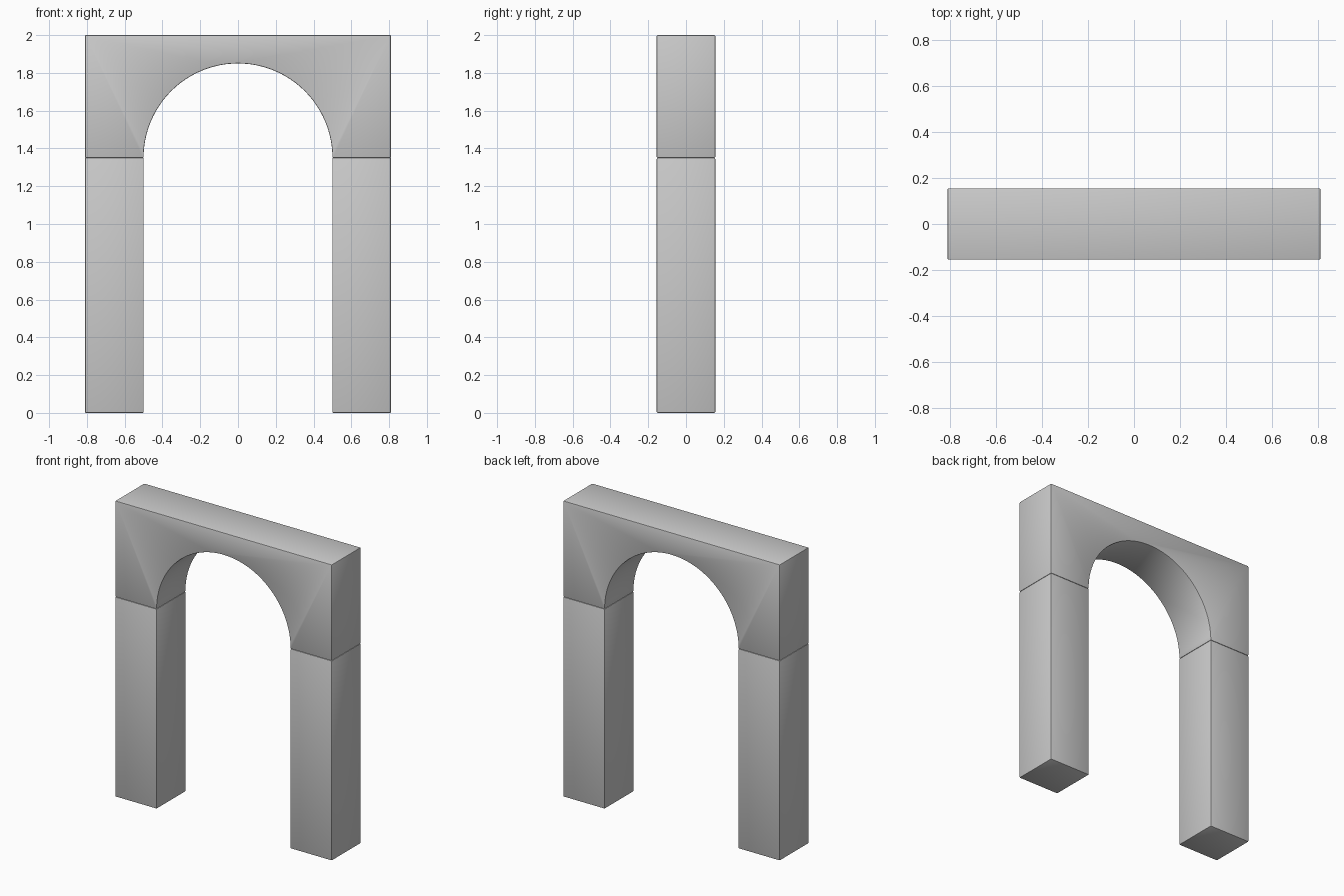
import bpy
from math import sin, cos, pi

if "Cube" in bpy.data.objects:
    bpy.data.objects.remove(bpy.data.objects["Cube"])

HALF_WIDTH, HALF_DEPTH = 0.81, 0.155
RADIUS, SPRING, TOP = 0.5, 1.35, 2.0


def extrude_profile(name, profile):
    """Extrude an x-z outline (counter-clockwise from the front) through the depth."""
    n = len(profile)
    verts = [(x, y, z) for y in (-HALF_DEPTH, HALF_DEPTH) for x, z in profile]
    faces = [tuple(range(n)), tuple(reversed(range(n, 2 * n)))]
    faces += [(i, i + n, (i + 1) % n + n, (i + 1) % n) for i in range(n)]
    mesh = bpy.data.meshes.new(name)
    mesh.from_pydata(verts, [], faces)
    obj = bpy.data.objects.new(name, mesh)
    bpy.context.collection.objects.link(obj)

    # Slightly eased edges
    bevel = obj.modifiers.new("eased_edges", 'BEVEL')
    bevel.width = 0.005
    bevel.segments = 2
    bevel.limit_method = 'ANGLE'
    bpy.ops.object.select_all(action='DESELECT')
    obj.select_set(True)
    bpy.context.view_layer.objects.active = obj
    bpy.ops.object.modifier_apply(modifier=bevel.name)
    bpy.ops.object.shade_smooth_by_angle()
    return obj


# Square pillars
for side, x0, x1 in (("left", -HALF_WIDTH, -RADIUS), ("right", RADIUS, HALF_WIDTH)):
    extrude_profile(side + "_pillar", [(x0, 0), (x1, 0), (x1, SPRING), (x0, SPRING)])

# Arched top block with a semicircular opening
STEPS = 48
arc = [(-RADIUS * cos(pi * i / STEPS), SPRING + RADIUS * sin(pi * i / STEPS))
       for i in range(STEPS + 1)]
extrude_profile("arch_block", [(-HALF_WIDTH, SPRING)] + arc +
                [(HALF_WIDTH, SPRING), (HALF_WIDTH, TOP), (-HALF_WIDTH, TOP)])
